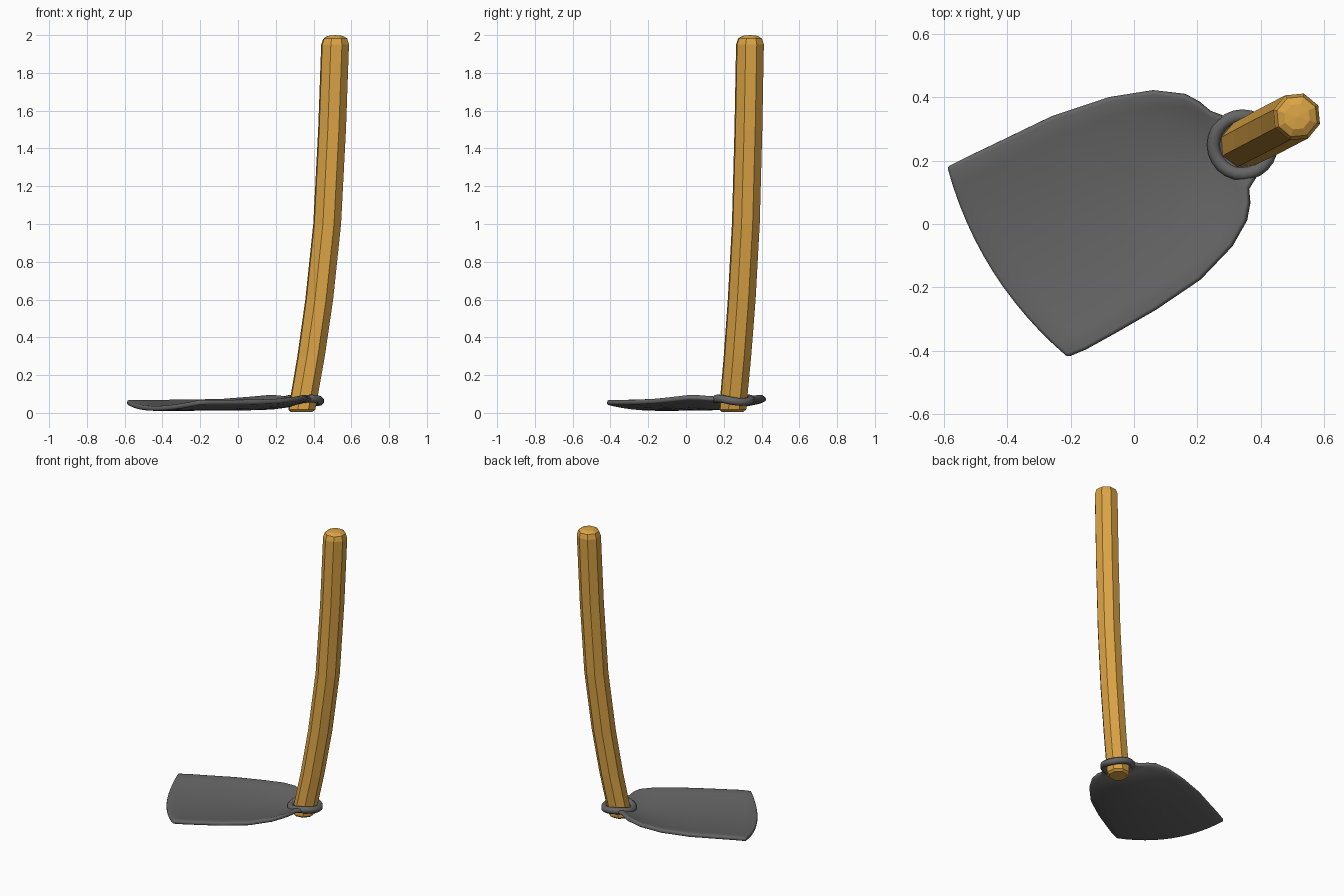
import bpy, math
from mathutils import Vector

if "Cube" in bpy.data.objects:
    bpy.data.objects.remove(bpy.data.objects["Cube"])


def material(name, rgb):
    m = bpy.data.materials.new(name)
    m.diffuse_color = (*rgb, 1)
    m.use_nodes = True
    m.node_tree.nodes["Principled BSDF"].inputs["Base Color"].default_value = m.diffuse_color
    return m


def make(name, verts, faces, mat):
    me = bpy.data.meshes.new(name)
    me.from_pydata([tuple(v) for v in verts], [], faces)
    me.materials.append(mat)
    ob = bpy.data.objects.new(name, me)
    bpy.context.collection.objects.link(ob)
    return ob


def strip(rows, cols, wrap_r=False, wrap_c=False):
    fs = []
    for i in range(rows if wrap_r else rows - 1):
        for j in range(cols if wrap_c else cols - 1):
            a, b = i * cols, (i + 1) % rows * cols
            k = (j + 1) % cols
            fs.append((a + j, a + k, b + k, b + j))
    return fs


def smooth(ob, angle):
    bpy.ops.object.select_all(action='DESELECT')
    ob.select_set(True)
    bpy.context.view_layer.objects.active = ob
    bpy.ops.object.shade_smooth_by_angle(angle=math.radians(angle))


wood = material("wood", (0.71, 0.37, 0.06))
iron = material("iron", (0.13, 0.13, 0.13))

# Handle: octagonal rings along a gently bent path (x centre, z, radius)
path = [(0.336, 0.005, 0.060), (0.338, 0.018, 0.075), (0.387, 0.3, 0.076),
        (0.430, 0.6, 0.077), (0.472, 1.0, 0.077), (0.498, 1.5, 0.077),
        (0.514, 1.95, 0.077), (0.515, 1.982, 0.066), (0.515, 1.996, 0.042)]
verts = []
for x, z, r in path:
    y = 0.246 + 0.52 * (x - 0.336)
    for k in range(8):
        a = math.radians(28 + 45 * k)
        verts.append((x + r * math.cos(a), y + r * math.sin(a), z))
faces = strip(len(path), 8, wrap_c=True)
faces.append(tuple(reversed(range(8))))
top = len(verts)
verts.append((0.515, 0.339, 2.0))
faces += [(top - 8 + k, top - 8 + (k + 1) % 8, top) for k in range(8)]
make("handle", verts, faces, wood)

# Blade: dished sheet lofted between its two edges, cutting edge to neck
# (left x, y, right x, y, rim height, middle height)
rows = [(-.59, .18, -.21, -.42, .056, .024), (-.52, .215, -.15, -.395, .058, .024),
        (-.43, .258, -.06, -.345, .058, .024), (-.26, .34, .07, -.27, .059, .025),
        (-.08, .40, .21, -.175, .064, .026), (.06, .422, .31, -.07, .076, .030),
        (.16, .41, .355, .01, .086, .040), (.205, .385, .365, .065, .085, .052),
        (.24, .357, .362, .11, .080, .060), (.295, .337, .395, .163, .076, .066)]
COLS = 13
verts = []
for i, (lx, ly, rx, ry, rim, mid) in enumerate(rows):
    bulge = 0.055 * (1 - i / (len(rows) - 1))
    for j in range(COLS):
        t = j / (COLS - 1)
        s = 2 * t - 1
        b = bulge * (1 - s * s)
        verts.append((lx + (rx - lx) * t - 0.845 * b, ly + (ry - ly) * t - 0.535 * b,
                      mid + (rim - mid) * s * s))
blade = make("blade", verts, strip(len(rows), COLS), iron)
sol = blade.modifiers.new("thickness", 'SOLIDIFY')
sol.thickness = 0.026
sol.offset = 0
bev = blade.modifiers.new("rounded_rim", 'BEVEL')
bev.width = 0.009
bev.segments = 2
bev.limit_method = 'ANGLE'
bev.angle_limit = math.radians(50)
smooth(blade, 40)

# Socket ring: rounded collar around the handle, dipping at the back
SEG, SIDES = 24, 8
verts = []
for i in range(SEG):
    a = 2 * math.pi * i / SEG
    c = math.cos(a - math.radians(30))
    z = 0.076 - 0.018 * c * c
    for k in range(SIDES):
        p = 2 * math.pi * (k + 0.5) / SIDES
        r = 0.092 + 0.022 * math.cos(p)
        verts.append((0.343 + r * math.cos(a), 0.250 + r * math.sin(a),
                      z + 0.022 * math.sin(p)))
ring = make("socket_ring", verts, [f[::-1] for f in strip(SEG, SIDES, True, True)], iron)
smooth(ring, 60)
